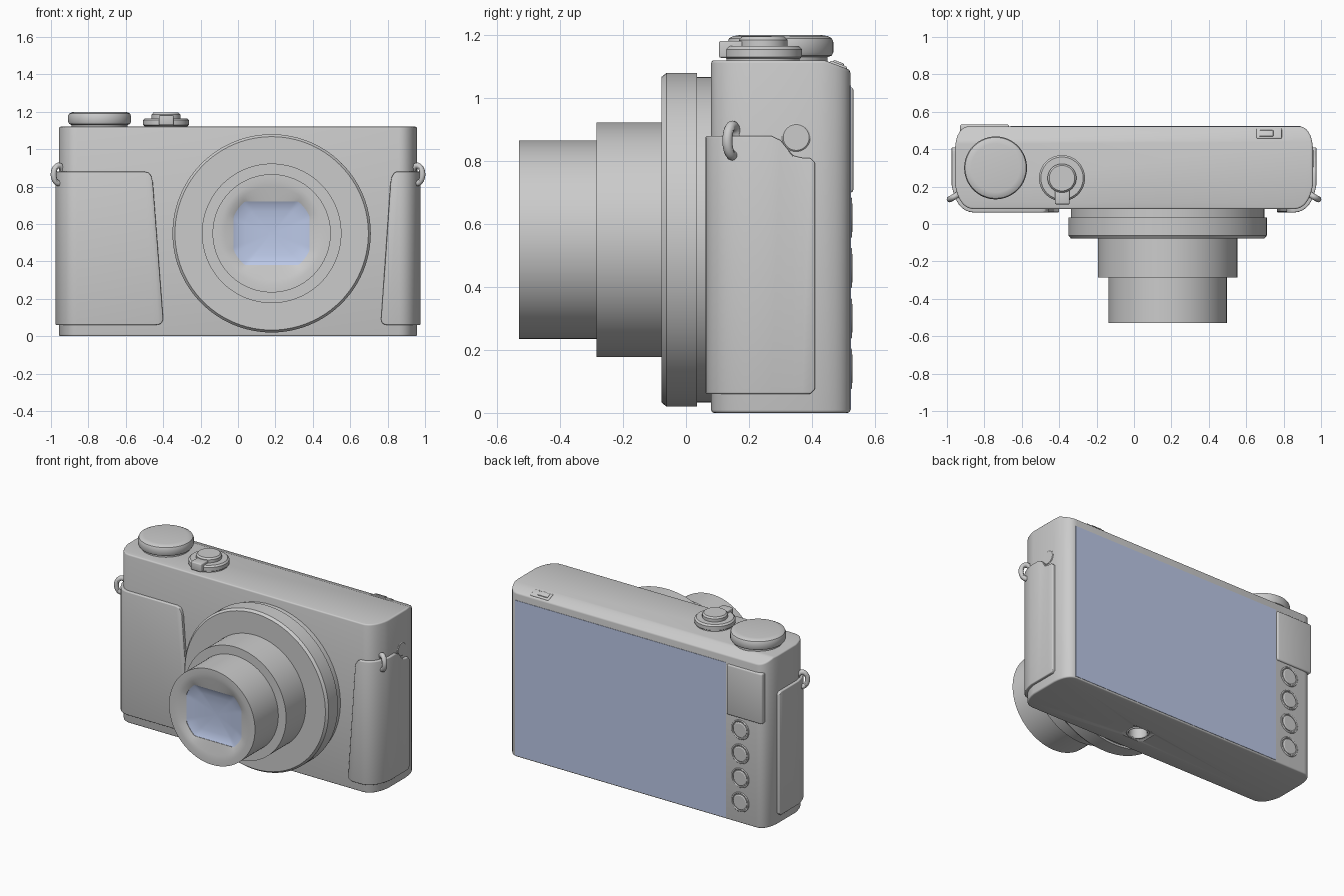
import bpy, bmesh
from math import sin, cos, pi, atan2, radians
from mathutils import Matrix, Vector

if "Cube" in bpy.data.objects:
    bpy.data.objects.remove(bpy.data.objects["Cube"])

blue = bpy.data.materials.new("blue_glass")
blue.diffuse_color = (0.5, 0.58, 0.8, 1)
blue.use_nodes = True
blue.node_tree.nodes["Principled BSDF"].inputs["Base Color"].default_value = blue.diffuse_color


def finish(name, bm, bevel=0, mat=None, solid=0, cutters=(), segs=3):
    """Turn a bmesh into a smooth-shaded object with applied modifiers."""
    bmesh.ops.recalc_face_normals(bm, faces=bm.faces)
    me = bpy.data.meshes.new(name)
    bm.to_mesh(me)
    bm.free()
    ob = bpy.data.objects.new(name, me)
    bpy.context.collection.objects.link(ob)
    if solid:
        m = ob.modifiers.new("solid", 'SOLIDIFY')
        m.thickness, m.offset, m.use_even_offset = solid, 0, True
    if bevel:
        m = ob.modifiers.new("bevel", 'BEVEL')
        m.width, m.segments, m.limit_method = bevel, segs, 'ANGLE'
        m.angle_limit = radians(35)
    for c in cutters:
        m = ob.modifiers.new("cut", 'BOOLEAN')
        m.operation, m.object, m.solver = 'DIFFERENCE', c, 'EXACT'
    bpy.ops.object.select_all(action='DESELECT')
    bpy.context.view_layer.objects.active = ob
    ob.select_set(True)
    for m in list(ob.modifiers):
        bpy.ops.object.modifier_apply(modifier=m.name)
    bpy.ops.object.shade_smooth_by_angle(angle=radians(32))
    if mat:
        ob.data.materials.append(mat)
    return ob


def loft(rings, cap_start=True, cap_end=True):
    bm = bmesh.new()
    vs = [[bm.verts.new(p) for p in r] for r in rings]
    n = len(vs[0])
    for a, b in zip(vs, vs[1:]):
        for i in range(n):
            j = (i + 1) % n
            bm.faces.new((a[i], a[j], b[j], b[i]))
    if cap_start:
        bm.faces.new(vs[0])
    if cap_end:
        bm.faces.new(vs[-1])
    return bm


def circle(c, r, t, axis, n=96):
    """Ring of radius r around centre c, moved by t along the axis."""
    u, v, w = {'x': ((0, 1, 0), (0, 0, 1), (1, 0, 0)), 'y': ((1, 0, 0), (0, 0, 1), (0, 1, 0)),
               'z': ((1, 0, 0), (0, 1, 0), (0, 0, 1))}[axis]
    u, v, w = Vector(u), Vector(v), Vector(w)
    return [Vector(c) + u * r * cos(2 * pi * i / n) + v * r * sin(2 * pi * i / n) + w * t for i in range(n)]


def lathe(name, c, axis, profile, n=96, **kw):
    return finish(name, loft([circle(c, r, t, axis, n) for r, t in profile]), **kw)


def box(name, lo, hi, bevel=0, rot_x=0, **kw):
    lo, hi = Vector(lo), Vector(hi)
    bm = bmesh.new()
    bmesh.ops.create_cube(bm, size=1, matrix=Matrix.Translation((lo + hi) / 2)
                          @ Matrix.Rotation(rot_x, 4, 'X') @ Matrix.Diagonal((*(hi - lo), 1)))
    return finish(name, bm, bevel, **kw)


def ring(name, c, major, minor, basis, n=48, k=12):
    """Torus whose main circle lies in the plane of the two basis vectors."""
    u, v = basis
    w = u.cross(v).normalized()
    rings = []
    for i in range(n + 1):
        d = u * cos(2 * pi * i / n) + v * sin(2 * pi * i / n)
        rings.append([Vector(c) + d * major + (d.normalized() * cos(2 * pi * j / k) + w * sin(2 * pi * j / k)) * minor
                      for j in range(k)])
    bm = loft(rings, False, False)
    bmesh.ops.remove_doubles(bm, verts=bm.verts, dist=1e-5)
    return finish(name, bm)


def bezier(a, b, c, n):
    return [tuple((1 - t) ** 2 * p + 2 * t * (1 - t) * q + t * t * r for p, q, r in zip(a, b, c))
            for t in (i / n for i in range(n + 1))]


X, Y, Z = Vector((1, 0, 0)), Vector((0, 1, 0)), Vector((0, 0, 1))

# Body: plan outline extruded upwards, with a sloping cut along the top back edge
front_corner = bezier((0.86, 0.08), (0.935, 0.085), (0.957, 0.21), 8)
back_corner = bezier((0.957, 0.40), (0.95, 0.52), (0.88, 0.522), 8)
half = front_corner + back_corner
plan = half + [(-x, y) for x, y in reversed(half)]
bm = loft([[(x, y, z) for x, y in plan] for z in (0, 1.12)])
bmesh.ops.recalc_face_normals(bm, faces=bm.faces)
bmesh.ops.bisect_plane(bm, geom=bm.verts[:] + bm.edges[:] + bm.faces[:], plane_co=(0, 0.44, 1.12),
                       plane_no=(0, 0.03, 0.08), clear_outer=True)
bmesh.ops.holes_fill(bm, edges=[e for e in bm.edges if e.is_boundary], sides=0)

# Tripod socket cutters: shallow rounded plate recess and a deeper round hole
cut_plate = box("socket_plate_cutter", (0.08, 0.165, -0.1), (0.28, 0.335, 0.008), 0.04)
cut_hole = lathe("socket_hole_cutter", (0.18, 0.25, 0), 'z', [(0.055, -0.1), (0.055, 0.07)], 48)
finish("body", bm, 0.009, cutters=(cut_plate, cut_hole))
for c in (cut_plate, cut_hole):
    bpy.data.objects.remove(c)
ring("tripod_socket_rim", (0.18, 0.25, 0.008), 0.062, 0.007, (X, Y))


# Grip panels: strips wrapping from the front around each side
def grip(name, side, edge, notch):
    cols = [((xb, 0.08, zb), (xt, 0.08, zt)) for xb, zb, xt, zt in edge]
    cols += [((x, y, 0.06), (x, y, 0.88)) for x, y in front_corner]
    cols += [((0.957, y, zb), (0.957, y, zt)) for y, zb, zt in
             ((0.27, 0.06, 0.88), (0.30, 0.06, 0.88 - notch * 0.2), (0.34, 0.06, 0.88 - notch * 0.9),
              (0.37, 0.06, 0.88 - notch), (0.395, 0.06, 0.88 - notch), (0.41, 0.075, 0.865 - notch))]
    bm = bmesh.new()
    vs = [[bm.verts.new((p[0] * side, p[1], p[2])) for p in c] for c in cols]
    for a, b in zip(vs, vs[1:]):
        bm.faces.new((a[0], b[0], b[1], a[1]))
    finish(name, bm, 0.012, solid=0.036)


grip("left_grip", -1, [(0.40, 0.09, 0.455, 0.82), (0.408, 0.07, 0.463, 0.855),
                       (0.425, 0.062, 0.475, 0.873), (0.45, 0.06, 0.50, 0.88)], 0)
grip("right_grip", 1, [(0.765, 0.09, 0.815, 0.82), (0.77, 0.07, 0.823, 0.855),
                       (0.785, 0.062, 0.835, 0.873), (0.80, 0.06, 0.85, 0.88)], 0.07)

# Lens collar and telescoping barrels
lens = (0.18, 0, 0.55)
lathe("lens_mount", lens, 'y', [(0.517, 0.1), (0.517, 0.02)])
lathe("lens_collar", lens, 'y', [(0.53, 0.035), (0.53, -0.062), (0.517, -0.078)])
lathe("lens_outer_barrel", lens, 'y', [(0.373, -0.05), (0.373, -0.285)])


def opening(s, y):
    """Circle clipped by flat sides, the shape of the lens window."""
    return [(lens[0] + s * max(-0.203, min(0.203, 0.222 * cos(a))), y,
             lens[2] + s * max(-0.17, min(0.17, 0.222 * sin(a)))) for a in (2 * pi * i / 96 for i in range(96))]


finish("lens_inner_barrel", loft([circle(lens, 0.316, -0.25, 'y'), circle(lens, 0.316, -0.53, 'y'),
                                  circle(lens, 0.28, -0.53, 'y'), circle(lens, 0.25, -0.525, 'y'),
                                  opening(1, -0.51), opening(1, -0.48)]))
finish("lens_glass", loft([opening(1, -0.507), opening(0.9, -0.498), opening(0.7, -0.49),
                           opening(0.4, -0.485), opening(0.1, -0.483)], False), mat=blue)

# Top controls
lathe("mode_dial", (-0.74, 0.30, 0), 'z', [(0.15, 1.11), (0.15, 1.13), (0.163, 1.135), (0.168, 1.145), (0.168, 1.178),
                                        (0.163, 1.19), (0.15, 1.197), (0.13, 1.2)])
lathe("zoom_ring", (-0.385, 0.245, 0), 'z', [(0.116, 1.11), (0.116, 1.125), (0.123, 1.13), (0.123, 1.155),
                                           (0.113, 1.165)])
lathe("shutter_button", (-0.385, 0.245, 0), 'z', [(0.077, 1.15), (0.077, 1.185), (0.068, 1.195)])
box("zoom_lever", (-0.422, 0.105, 1.128), (-0.345, 0.18, 1.182), 0.006)
tilt = -atan2(0.03, 0.08)
box("flash_switch_rim", (0.655, 0.453, 1.09), (0.79, 0.511, 1.11), 0.006, tilt)
box("flash_switch", (0.67, 0.465, 1.095), (0.745, 0.50, 1.116), 0.004, tilt)

# Back: screen, thumb rest and buttons
box("screen", (-0.66, 0.50, 0.01), (0.89, 0.5245, 1.04), mat=blue)
box("thumb_rest", (-0.93, 0.49, 0.70), (-0.668, 0.532, 1.035), 0.01)
for i in range(4):
    c = (-0.765, 0.522, 0.62 - 0.16 * i)
    lathe(f"back_button_{i + 1}", c, 'y', [(0.05, -0.02), (0.05, 0.003), (0.044, 0.007)], 48)
    ring(f"back_button_rim_{i + 1}", c, 0.06, 0.005, (X, Z))

# Side button and strap lugs
lathe("side_button", (0.957, 0.35, 0.875), 'x', [(0.045, -0.02), (0.045, 0.001), (0.041, 0.004)], 48)
for name, s in (("left", -1), ("right", 1)):
    out = Vector((0.87 * s, -0.5, 0)) * 0.65
    ring(f"{name}_strap_lug", (0.959 * s, 0.147, 0.865), 0.047, 0.016, (out, Z))
